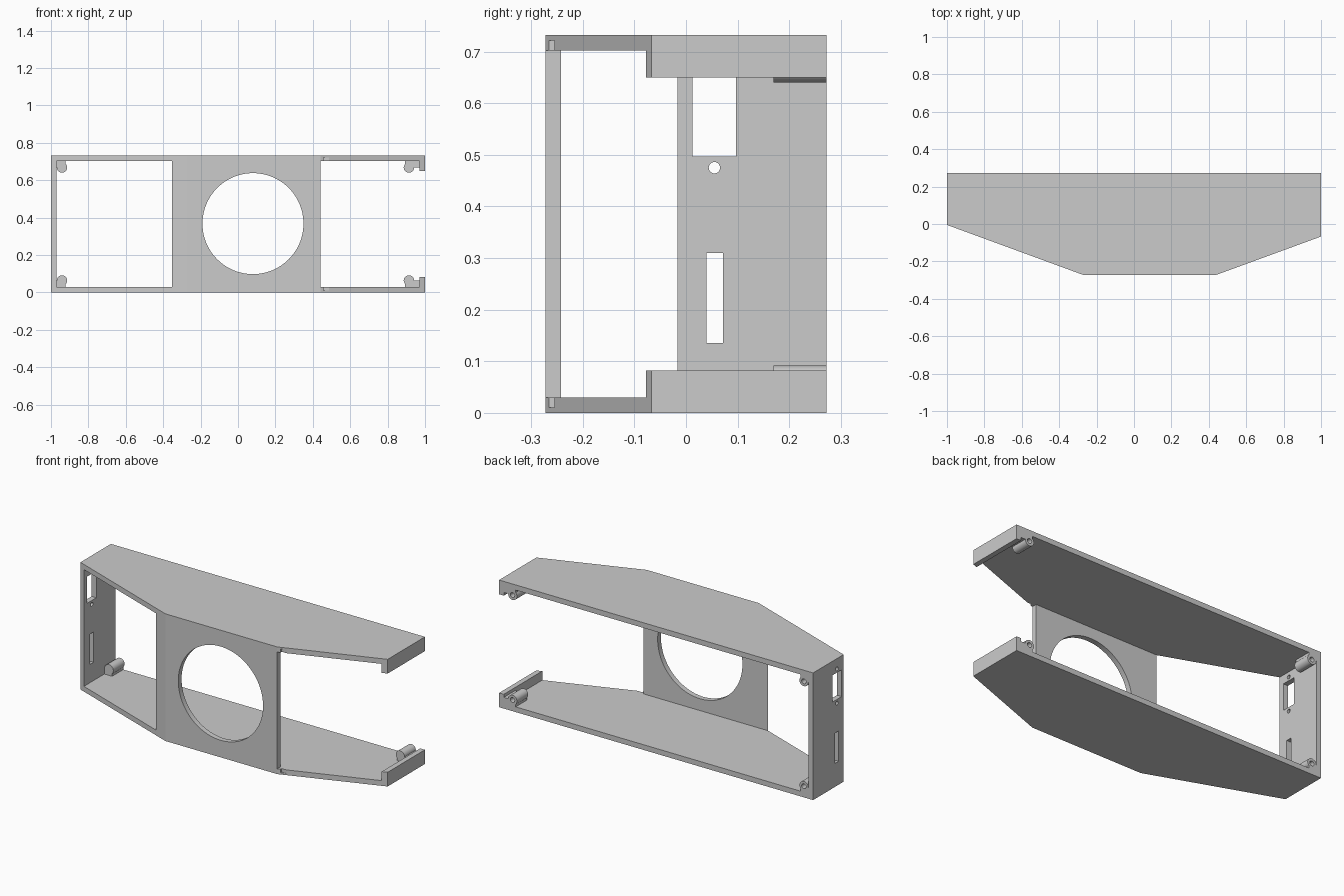
import bpy, bmesh, math
from mathutils import Matrix

if "Cube" in bpy.data.objects:
    bpy.data.objects.remove(bpy.data.objects["Cube"])

H, T, D = 0.732, 0.03, 0.272      # height, wall thickness, half depth


def finish(name, bm):
    bmesh.ops.recalc_face_normals(bm, faces=bm.faces)
    me = bpy.data.meshes.new(name)
    bm.to_mesh(me)
    bm.free()
    ob = bpy.data.objects.new(name, me)
    bpy.context.collection.objects.link(ob)
    return ob


def prism(name, pts, z0, z1):
    bm = bmesh.new()
    f = bm.faces.new([bm.verts.new((x, y, z0)) for x, y in pts])
    r = bmesh.ops.extrude_face_region(bm, geom=[f])
    for v in r["geom"]:
        if isinstance(v, bmesh.types.BMVert):
            v.co.z = z1
    return finish(name, bm)


def box(x0, x1, y0, y1, z0, z1, name="box_tool"):
    return prism(name, [(x0, y0), (x1, y0), (x1, y1), (x0, y1)], z0, z1)


def cyl(axis, a, b, lo, hi, r, n=32, name="round_tool"):
    """Cylinder along 'x' or 'y'; a is the other horizontal coordinate, b is z."""
    bm = bmesh.new()
    bmesh.ops.create_cone(bm, cap_ends=True, segments=n, radius1=r, radius2=r, depth=hi - lo)
    mid = (lo + hi) / 2
    if axis == 'x':
        m = Matrix.Translation((mid, a, b)) @ Matrix.Rotation(math.pi / 2, 4, 'Y')
    else:
        m = Matrix.Translation((a, mid, b)) @ Matrix.Rotation(math.pi / 2, 4, 'X')
    bm.transform(m)
    return finish(name, bm)


def combine(target, tool, op='DIFFERENCE'):
    mod = target.modifiers.new("bool", 'BOOLEAN')
    mod.operation, mod.object, mod.solver = op, tool, 'EXACT'
    bpy.context.view_layer.objects.active = target
    bpy.ops.object.modifier_apply(modifier=mod.name)
    bpy.data.objects.remove(tool, do_unlink=True)


# Six-sided case, hollowed out and open at the back
case = prism("speaker_case", [(-1, D), (-1, -0.005), (-0.272, -D), (0.44, -D),
                              (1, -0.067), (1, D)], 0, H)
combine(case, box(-0.97, 0.97, T - D, 0.4, T, H - T))

# Front openings left and right of the panel, and the gap in the right end
combine(case, box(-0.97, -0.352, -0.4, -0.2, T, H - T))
combine(case, box(0.44, 0.97, -0.4, -0.2, T, H - T))
combine(case, box(0.95, 1.1, -0.4, 0.4, 0.082, H - 0.082))

# Large round hole in the front panel
combine(case, cyl('y', 0.08, 0.368, -0.4, -0.2, 0.27, 96))

# Left wall: inlet window with two screw holes, and a slot
combine(case, box(-1.1, -0.96, 0.013, 0.097, 0.497, 0.651))
combine(case, box(-1.1, -0.96, 0.04, 0.072, 0.135, 0.31))
for z in (0.475, 0.673):
    combine(case, cyl('x', 0.055, z, -1.1, -0.96, 0.011, 24))

# Corner screw bosses and small notches, mirrored top to bottom
for flip in (False, True):
    def zs(a, b):
        return (H - b, H - a) if flip else (a, b)
    for x, wall in ((-0.941, -0.98), (0.914, 0.98)):
        zc = zs(0.064, 0.064)[0]
        inner = x + math.copysign(0.02, -x)
        combine(case, box(min(inner, wall), max(inner, wall), 0.17, D, *zs(0.02, 0.064)), 'UNION')
        combine(case, cyl('y', x, zc, 0.17, D, 0.028), 'UNION')
        combine(case, cyl('y', x, zc, 0.19, 0.4, 0.014, 24))
    combine(case, box(0.457, 0.487, -0.267, -0.255, *zs(0.01, 0.04)))

# Smooth rounded surfaces, crisp edges
bpy.ops.object.select_all(action='DESELECT')
case.select_set(True)
bpy.context.view_layer.objects.active = case
bpy.ops.object.shade_smooth_by_angle(angle=math.radians(20))
